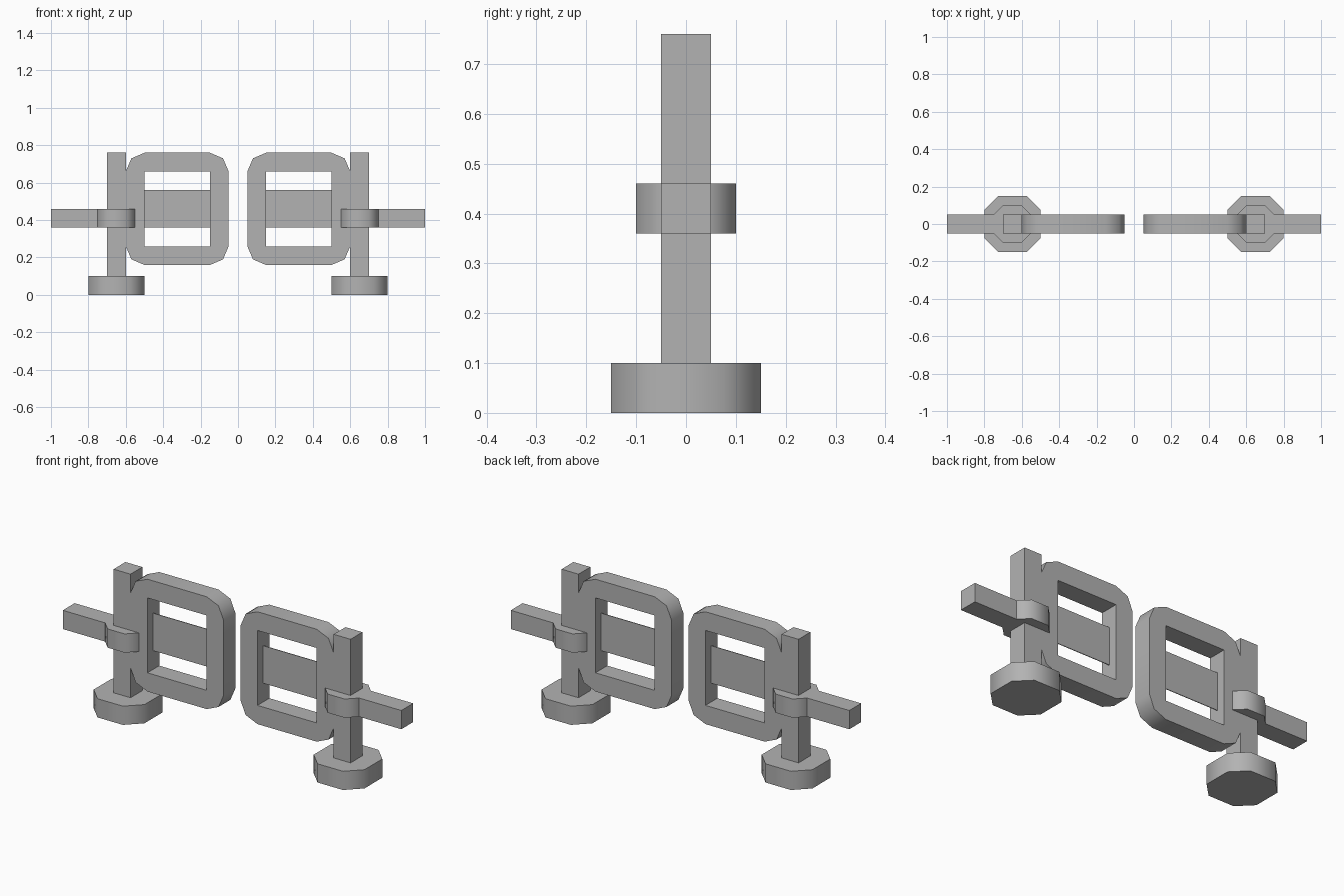
import bpy, bmesh, math

if "Cube" in bpy.data.objects:
    bpy.data.objects.remove(bpy.data.objects["Cube"])

grey = bpy.data.materials.new("plain_grey")
grey.diffuse_color = (0.45, 0.45, 0.45, 1)
grey.use_nodes = True
grey.node_tree.nodes["Principled BSDF"].inputs["Base Color"].default_value = grey.diffuse_color


def finish(name, bm, smooth=False):
    bmesh.ops.recalc_face_normals(bm, faces=bm.faces[:])
    me = bpy.data.meshes.new(name)
    bm.to_mesh(me)
    bm.free()
    me.materials.append(grey)
    ob = bpy.data.objects.new(name, me)
    bpy.context.collection.objects.link(ob)
    if smooth:
        bpy.ops.object.select_all(action='DESELECT')
        ob.select_set(True)
        bpy.context.view_layer.objects.active = ob
        bpy.ops.object.shade_smooth_by_angle(angle=math.radians(50))
    return ob


def box(name, x0, x1, y0, y1, z0, z1):
    bm = bmesh.new()
    bmesh.ops.create_cube(bm, size=1)
    for v in bm.verts:
        v.co = ((x0 + x1) / 2 + v.co.x * (x1 - x0),
                (y0 + y1) / 2 + v.co.y * (y1 - y0),
                (z0 + z1) / 2 + v.co.z * (z1 - z0))
    return finish(name, bm)


def octagon(name, cx, r, z0, z1):
    # eight-sided disc whose corners are cut at half the radius
    h = r / 2
    pts = [(r, -h), (r, h), (h, r), (-h, r), (-r, h), (-r, -h), (-h, -r), (h, -r)]
    bm = bmesh.new()
    face = bm.faces.new([bm.verts.new((cx + x, y, z0)) for x, y in pts])
    ext = bmesh.ops.extrude_face_region(bm, geom=[face], use_keep_orig=True)
    for v in ext["geom"]:
        if isinstance(v, bmesh.types.BMVert):
            v.co.z = z1
    return finish(name, bm, True)


def frame(name, cx):
    # rounded outer loop around a rectangular opening, matched three points per corner
    bm = bmesh.new()
    cz, a, b, t = 0.46, 0.175, 0.2, 0.05
    outer, inner = [], []
    for sx, sz in ((1, 1), (-1, 1), (-1, -1), (1, -1)):
        corner = [(0.1, 0), (0.07, 0.07), (0, 0.1)]
        if sx * sz < 0:
            corner.reverse()
        outer.append([(cx + sx * (a + p), cz + sz * (b + q)) for p, q in corner])
        inner.append((cx + sx * a, cz + sz * b))
    O = [[[bm.verts.new((x, y, z)) for x, z in c] for c in outer] for y in (-t, t)]
    I = [[bm.verts.new((x, y, z)) for x, z in inner] for y in (-t, t)]
    for s in (0, 1):
        for i in range(4):
            j = (i + 1) % 4
            bm.faces.new([I[s][i]] + O[s][i])
            bm.faces.new([I[s][i], O[s][i][2], O[s][j][0], I[s][j]])
    flat = [sum(o, []) for o in O]
    for k in range(12):
        m = (k + 1) % 12
        bm.faces.new([flat[0][k], flat[0][m], flat[1][m], flat[1][k]])
    for i in range(4):
        j = (i + 1) % 4
        bm.faces.new([I[0][i], I[0][j], I[1][j], I[1][i]])
    return finish(name, bm, True)


for side, s in (("left", -1), ("right", 1)):
    octagon(side + "_base", s * 0.65, 0.15, 0, 0.1)
    octagon(side + "_collar", s * 0.65, 0.1, 0.36, 0.46)
    lo, hi = sorted((s * 0.6, s * 0.7))
    box(side + "_post", lo, hi, -0.05, 0.05, 0.1, 0.76)
    lo, hi = sorted((s * 0.75, s * 1.0))
    box(side + "_arm", lo, hi, -0.05, 0.05, 0.36, 0.46)
    frame(side + "_gate_frame", s * 0.325)
    # thin plate across the middle of the opening
    lo, hi = sorted((s * 0.15, s * 0.5))
    box(side + "_gate_panel", lo, hi, -0.002, 0.002, 0.36, 0.56)
